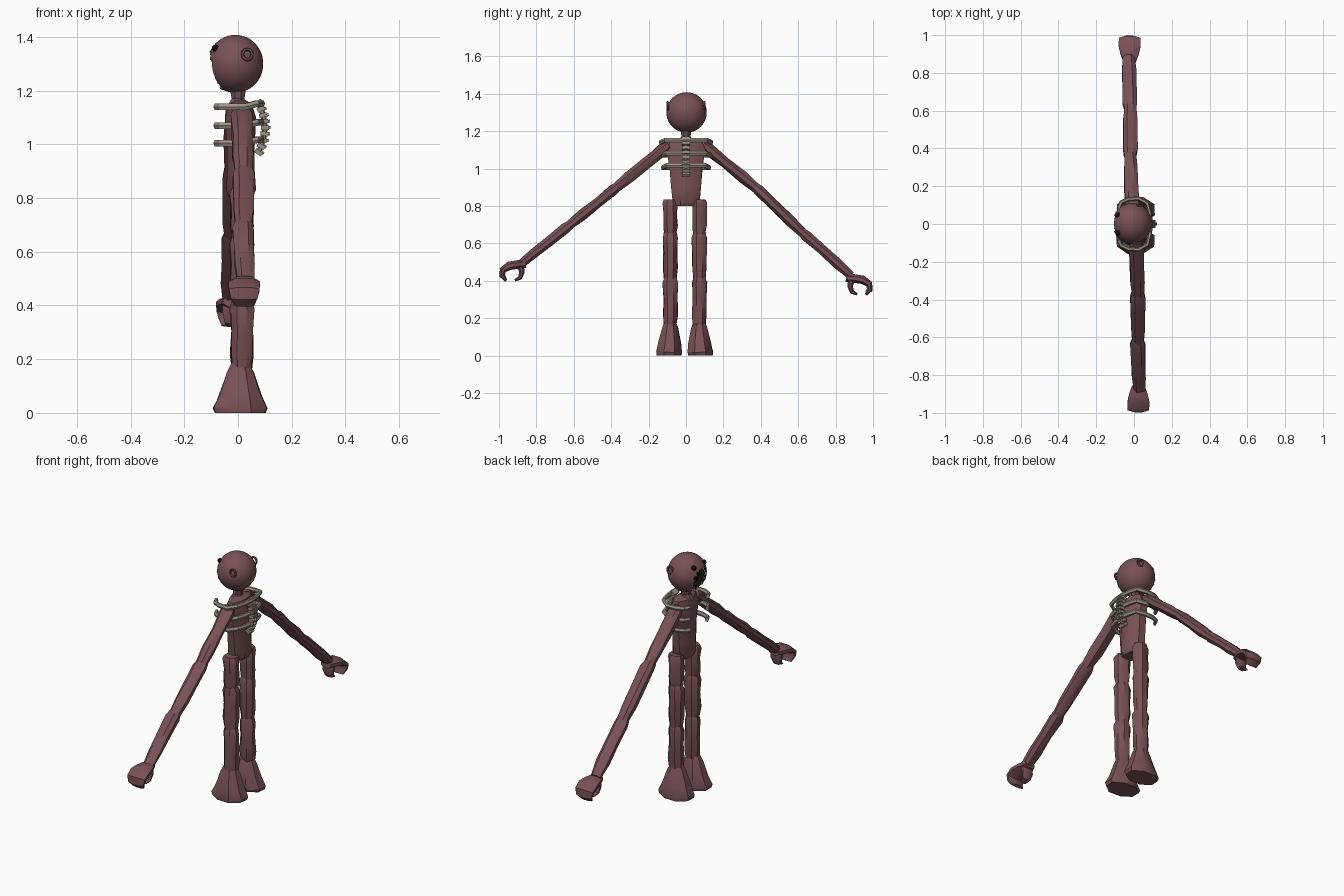
import bpy, bmesh, math, random
from mathutils import Vector, Matrix

random.seed(4)
if "Cube" in bpy.data.objects:
    bpy.data.objects.remove(bpy.data.objects["Cube"])


def material(name, rgb):
    m = bpy.data.materials.new(name)
    m.use_nodes = True
    m.diffuse_color = (*rgb, 1)
    m.node_tree.nodes["Principled BSDF"].inputs["Base Color"].default_value = (*rgb, 1)
    return m


FLESH = material("dull_red_flesh", (0.19, 0.082, 0.09))
BONE = material("bone", (0.34, 0.29, 0.23))
BLACK = material("black", (0.006, 0.005, 0.005))
TOOTH = material("tooth_white", (0.75, 0.72, 0.65))


def finish(name, bm, mats, angle=35):
    bmesh.ops.recalc_face_normals(bm, faces=bm.faces)
    me = bpy.data.meshes.new(name)
    bm.to_mesh(me)
    bm.free()
    ob = bpy.data.objects.new(name, me)
    bpy.context.collection.objects.link(ob)
    for m in mats:
        me.materials.append(m)
    bpy.ops.object.select_all(action="DESELECT")
    ob.select_set(True)
    bpy.context.view_layer.objects.active = ob
    bpy.ops.object.shade_smooth_by_angle(angle=math.radians(angle))
    return ob


def loft(name, rings, mat=FLESH, axis=(1, 0, 0), sides=8, rough=0.0):
    """Skin rings of (centre, radius along axis, radius across) into a closed tube."""
    bm = bmesh.new()
    axis = Vector(axis)
    pts = [Vector(r[0]) for r in rings]
    loops = []
    for i, (_, ra, rb) in enumerate(rings):
        tangent = pts[min(i + 1, len(pts) - 1)] - pts[max(i - 1, 0)]
        across = tangent.cross(axis).normalized()
        loop = []
        for k in range(sides):
            a = math.tau * (k + 0.5) / sides
            f = 1 + random.uniform(-rough, rough)
            loop.append(bm.verts.new(pts[i] + f * (axis * ra * math.cos(a) + across * rb * math.sin(a))))
        loops.append(loop)
    for lo, hi in zip(loops, loops[1:]):
        for k in range(sides):
            n = (k + 1) % sides
            bm.faces.new((lo[k], lo[n], hi[n], hi[k]))
    bm.faces.new(loops[0])
    bm.faces.new(loops[-1])
    return finish(name, bm, [mat])


def limb_segment(name, a, b, ra, rb):
    """Gnarled piece of limb, swollen at the near joint and thinner at the far end."""
    a, b = Vector(a), Vector(b)
    shape = ((-0.03, 0.8), (0.08, 1.0), (0.4, 0.92), (0.75, 0.95), (1.03, 0.78))
    loft(name, [(a.lerp(b, t), ra * s, rb * s) for t, s in shape], rough=0.1)


# Torso and neck
loft("torso", [((0.01, 0, z), rx, ry) for z, rx, ry in (
    (0.80, 0.045, 0.07), (0.83, 0.06, 0.08), (0.90, 0.055, 0.085),
    (1.0, 0.055, 0.095), (1.1, 0.06, 0.11), (1.15, 0.045, 0.09), (1.165, 0.02, 0.03))], rough=0.04)
loft("neck", [((0, 0, z), r, r) for z, r in ((1.14, 0.045), (1.17, 0.026), (1.22, 0.034))])

# Head with a gaping mouth sunk into the face
HEAD = Vector((-0.01, 0.003, 1.3))
bm = bmesh.new()
bmesh.ops.create_uvsphere(bm, u_segments=32, v_segments=24, radius=1)
for v in bm.verts:
    v.co = HEAD + Vector((v.co.x * 0.104, v.co.y * 0.108, v.co.z * 0.108))


def in_mouth(p):
    return p.x < -0.03 and ((p.y - HEAD.y) / 0.062) ** 2 + ((p.z - 1.275) / 0.072) ** 2 < 1


mouth = [f for f in bm.faces if in_mouth(f.calc_center_median())]
old = set(bm.faces) - set(mouth)
geom = bmesh.ops.extrude_face_region(bm, geom=mouth)["geom"]
bmesh.ops.translate(bm, verts=[g for g in geom if isinstance(g, bmesh.types.BMVert)], vec=(0.045, 0, 0))
bmesh.ops.delete(bm, geom=[f for f in mouth if f.is_valid], context="FACES_ONLY")
for f in bm.faces:
    f.material_index = 0 if f in old else 1
finish("head", bm, [FLESH, BLACK])

# Teeth around the mouth
bm = bmesh.new()
for k in range(14):
    a = math.tau * (k + 0.5) / 14
    y, z = 0.058 * math.cos(a), 1.275 + 0.068 * math.sin(a)
    d = 1 - (y / 0.108) ** 2 - ((z - HEAD.z) / 0.108) ** 2
    x = HEAD.x - 0.104 * math.sqrt(max(d, 0)) + 0.006
    inward = Vector((0, -math.cos(a), -math.sin(a)))
    place = Matrix.Translation(Vector((x, y + HEAD.y, z)) + inward * 0.008)
    turn = inward.to_track_quat("Z", "Y").to_matrix().to_4x4()
    bmesh.ops.create_cone(bm, segments=5, radius1=0.007, radius2=0, depth=0.026, cap_ends=True, matrix=place @ turn)
finish("teeth", bm, [TOOTH])

for side, tag in ((-1, "right"), (1, "left")):
    # Eyes and ears
    bm = bmesh.new()
    bmesh.ops.create_uvsphere(bm, u_segments=10, v_segments=8, radius=0.014,
                              matrix=Matrix.Translation((-0.084, side * 0.047, 1.358)))
    finish(tag + "_eye", bm, [BLACK])
    ear = [((0.035 + 0.018 * math.cos(t), side * 0.098, 1.335 + 0.02 * math.sin(t)), 0.007, 0.006)
           for t in (math.tau * i / 12 for i in range(12))]
    loft(tag + "_ear", ear + ear[:1], axis=(0, 1, 0), sides=6)

    # Arm: three gnarled segments running out and down to the hand
    drop = 0 if side < 0 else 1
    x = -side * 0.02
    joints = [(x * 0.6, side * 0.1, 1.12), (x, side * 0.37, 0.9),
              (x, side * 0.62, 0.7 - 0.04 * drop), (x * 1.4, side * 0.875, 0.495 - 0.06 * drop)]
    for i, part in enumerate(("upper_arm", "middle_arm", "forearm")):
        limb_segment(f"{tag}_{part}", joints[i], joints[i + 1], 0.042, 0.034 - 0.002 * i)

    # Hand: broad hooked mitt with a shorter thumb
    hx, hz = -side * 0.023, -0.075 * drop

    def hand_ring(y, z, wide, thick):
        return ((hx, side * y, z + hz), wide, thick)

    loft(tag + "_fingers", [hand_ring(*r) for r in (
        (0.855, 0.49, 0.035, 0.022), (0.9, 0.487, 0.053, 0.025), (0.945, 0.48, 0.063, 0.025),
        (0.98, 0.457, 0.062, 0.02), (0.982, 0.427, 0.053, 0.017), (0.962, 0.4, 0.04, 0.008))])
    loft(tag + "_thumb", [hand_ring(*r) for r in (
        (0.885, 0.48, 0.04, 0.02), (0.877, 0.445, 0.036, 0.016),
        (0.888, 0.415, 0.03, 0.013), (0.915, 0.402, 0.018, 0.007))])

    # Leg: three stacked segments and a flared foot
    lx, ly = 0.014, side * 0.078 - 0.006
    levels = (0.83, 0.65, 0.41, 0.15)
    for i, part in enumerate(("thigh", "knee", "shin")):
        limb_segment(f"{tag}_{part}", (lx, ly, levels[i]), (lx, ly, levels[i + 1]), 0.047, 0.043)
    loft(tag + "_foot", [((0.008, side * y - 0.007, z), rx, ry) for y, z, rx, ry in (
        (0.078, 0.185, 0.035, 0.03), (0.078, 0.15, 0.055, 0.045),
        (0.08, 0.07, 0.083, 0.064), (0.083, 0.018, 0.107, 0.076), (0.083, 0, 0.1, 0.07))], rough=0.04)

    # Ribs curling round from the spine to open front ends
    for i, z in enumerate((1.14, 1.07, 1.005)):
        s = 1 - 0.04 * i
        path = ((0.09, 0), (0.083, 0.06), (0.07, 0.11), (0.025, 0.135),
                (-0.03, 0.132), (-0.068, 0.115), (-0.082, 0.085))
        rings = [((px, side * py * s, z + 0.012 * (px > 0.05)), 0.014, 0.011) for px, py in path]
        loft(f"{tag}_rib_{i + 1}", rings, BONE, (0, 0, 1), 6)

# Bowed spine of stacked vertebrae, each with a small knob
bm = bmesh.new()
for i in range(9):
    t = i / 8
    x, z = 0.066 + 0.034 * math.sin(math.pi * (0.1 + 0.8 * t)), 0.97 + 0.185 * t
    tilt = Matrix.Rotation((0.5 - t) * 1.2, 4, "Y")
    for dx, size in ((0, (0.03, 0.042, 0.016)), (0.012, (0.018, 0.016, 0.011))):
        bmesh.ops.create_cube(bm, size=1, matrix=Matrix.Translation((x + dx, 0, z)) @ tilt @ Matrix.Diagonal((*size, 1)))
finish("spine", bm, [BONE])
loft("spine_core", [((0.066 + 0.034 * math.sin(math.pi * (0.1 + 0.1 * i)), 0, 0.97 + 0.0231 * i), 0.01, 0.01)
                    for i in range(9)], BONE, (0, 1, 0), 6)
